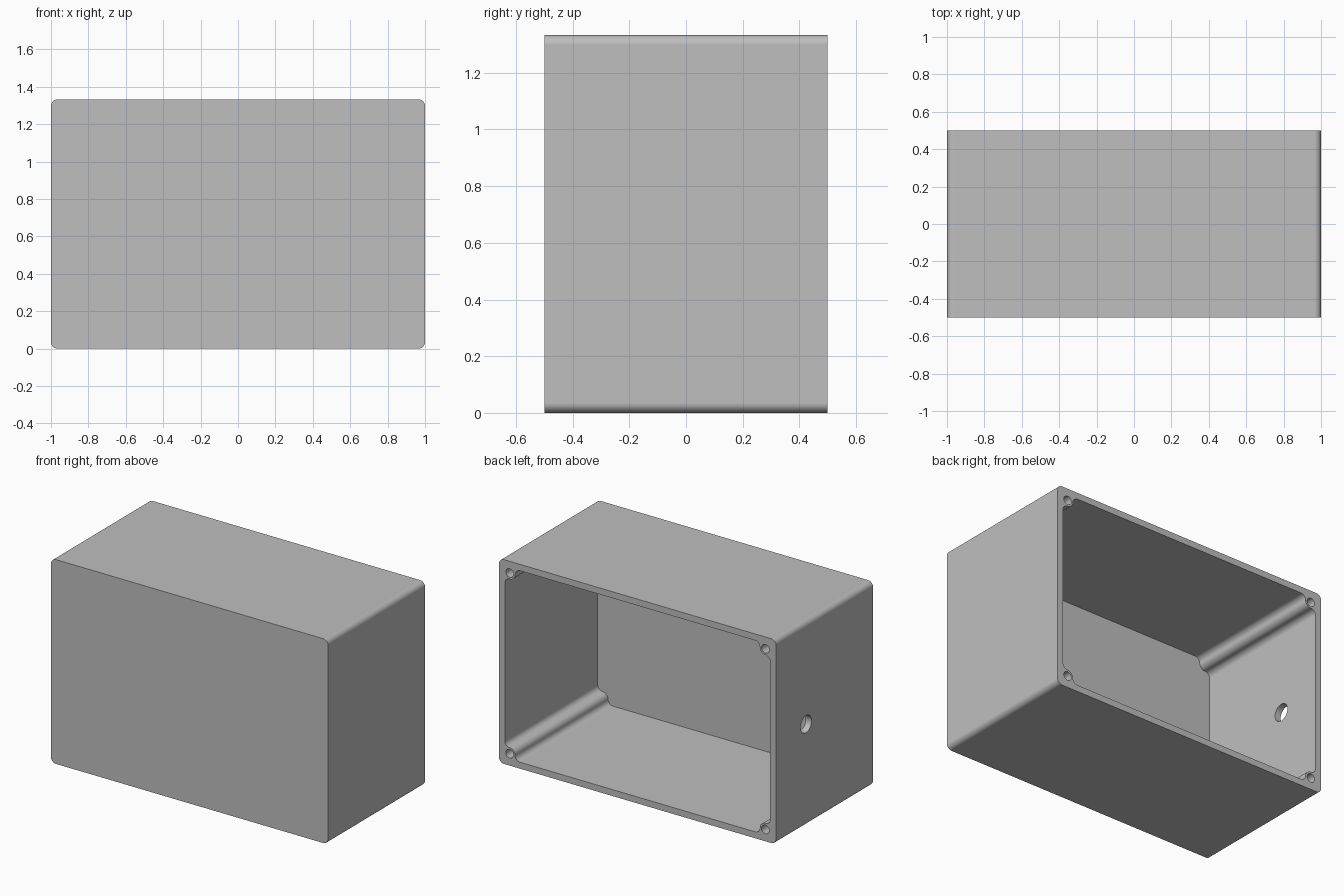
import bpy
import bmesh
from math import cos, sin, radians
from mathutils import Matrix

if "Cube" in bpy.data.objects:
    bpy.data.objects.remove(bpy.data.objects["Cube"], do_unlink=True)

WIDTH, DEPTH, HEIGHT = 2.0, 1.0, 1.333
WALL = 0.042
EDGE_RADIUS = 0.035
SCREW_INSET = 0.077
BOSS_RADIUS = 0.04
FILLET = SCREW_INSET - WALL
MID = HEIGHT / 2

grey = bpy.data.materials.new("light_grey_plastic")
grey.use_nodes = True
grey.diffuse_color = (0.52, 0.52, 0.52, 1)
grey.node_tree.nodes["Principled BSDF"].inputs["Base Color"].default_value = (0.52, 0.52, 0.52, 1)


def arc(cx, cz, radius, start, end, steps=8):
    angles = [radians(start + (end - start) * i / steps) for i in range(steps + 1)]
    return [(cx + radius * cos(a), cz + radius * sin(a)) for a in angles]


def four_corners(path):
    """Mirror the path of the top right corner into a closed outline."""
    outline = []
    for sx, sz in ((1, 1), (-1, 1), (-1, -1), (1, -1)):
        corner = path if sx * sz > 0 else path[::-1]
        outline += [(sx * x, sz * z) for x, z in corner]
    return outline


def make_object(name, bm):
    bmesh.ops.recalc_face_normals(bm, faces=bm.faces)
    mesh = bpy.data.meshes.new(name)
    bm.to_mesh(mesh)
    bm.free()
    mesh.materials.append(grey)
    obj = bpy.data.objects.new(name, mesh)
    bpy.context.collection.objects.link(obj)
    return obj


def prism(name, outline, y_start, y_end):
    bm = bmesh.new()
    face = bm.faces.new([bm.verts.new((x, y_start, z + MID)) for x, z in outline])
    grown = bmesh.ops.extrude_face_region(bm, geom=[face])["geom"]
    verts = [v for v in grown if isinstance(v, bmesh.types.BMVert)]
    bmesh.ops.translate(bm, verts=verts, vec=(0, y_end - y_start, 0))
    return make_object(name, bm)


def cylinder(name, radius, length, centre, axis):
    bm = bmesh.new()
    turn = Matrix.Rotation(radians(90), 4, axis)
    bmesh.ops.create_cone(bm, cap_ends=True, segments=32, radius1=radius, radius2=radius,
                          depth=length, matrix=Matrix.Translation(centre) @ turn)
    return make_object(name, bm)


# Outer shell with rounded long edges
shell = four_corners(arc(WIDTH / 2 - EDGE_RADIUS, MID - EDGE_RADIUS, EDGE_RADIUS, 0, 90))
box = prism("enclosure_box", shell, -DEPTH / 2, DEPTH / 2)

# Cavity open at the back, flowing around a screw boss in each corner
cx, cz = WIDTH / 2 - SCREW_INSET, MID - SCREW_INSET
reach = BOSS_RADIUS + FILLET
boss_path = (arc(cx, cz - reach, FILLET, 0, 90)
             + arc(cx, cz, BOSS_RADIUS, 270, 180)[1:]
             + arc(cx - reach, cz, FILLET, 0, 90)[1:])
cutters = [prism("cavity_cutter", four_corners(boss_path), -DEPTH / 2 + WALL, DEPTH / 2 + 0.1)]

# Blind screw holes in the bosses
for sx in (-1, 1):
    for sz in (-1, 1):
        cutters.append(cylinder("screw_hole_cutter", 0.028, 0.6,
                                (sx * cx, DEPTH / 2, MID + sz * cz), "X"))

# Cable hole through one side wall
cutters.append(cylinder("cable_hole_cutter", 0.056, 0.2, (-WIDTH / 2, 0.19, MID), "Y"))

# Cut everything, bake the result and drop the cutters
for cutter in cutters:
    cutter.hide_render = True
    cut = box.modifiers.new(cutter.name, "BOOLEAN")
    cut.operation = "DIFFERENCE"
    cut.solver = "EXACT"
    cut.object = cutter
graph = bpy.context.evaluated_depsgraph_get()
baked = bpy.data.meshes.new_from_object(box.evaluated_get(graph))
box.modifiers.clear()
box.data = baked
for cutter in cutters:
    bpy.data.objects.remove(cutter, do_unlink=True)

# Smooth rounded edges, flat walls
bpy.ops.object.select_all(action="DESELECT")
box.select_set(True)
bpy.context.view_layer.objects.active = box
bpy.ops.object.shade_smooth_by_angle(angle=radians(30))
weighted = box.modifiers.new("flat_walls", "WEIGHTED_NORMAL")
weighted.keep_sharp = True
